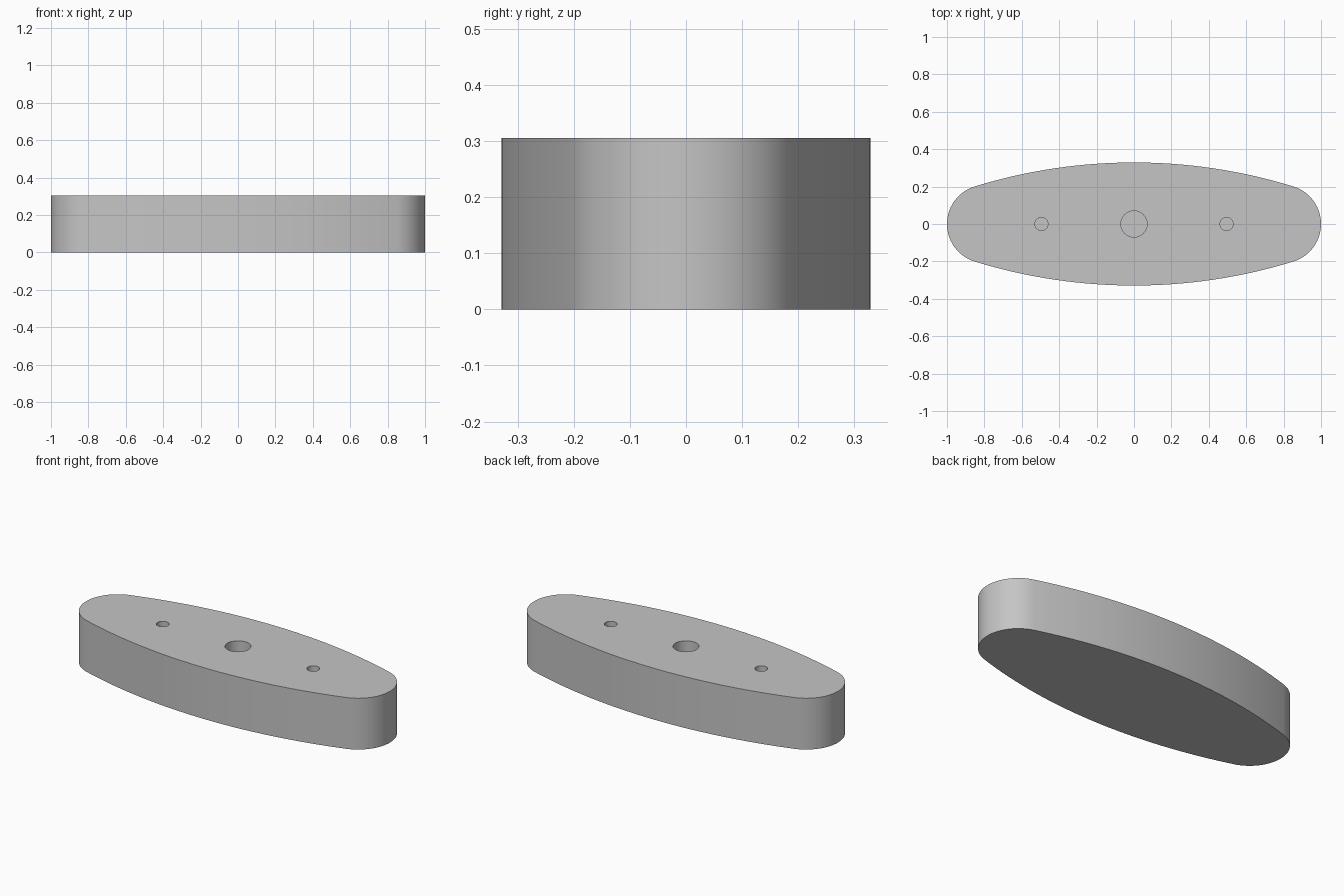
import bpy, bmesh
from math import sin, cos, pi, atan2, hypot

cube = bpy.data.objects.get("Cube")
if cube:
    bpy.data.objects.remove(cube, do_unlink=True)

HEIGHT = 0.305
HALF_WIDTH = 0.329
END_R = 0.21
SIDE_R = 2.89
END_X = 1 - END_R

grey = bpy.data.materials.new("plain grey")
grey.use_nodes = True
colour = (0.56, 0.56, 0.56, 1)
grey.diffuse_color = colour
grey.node_tree.nodes["Principled BSDF"].inputs["Base Color"].default_value = colour


def prism(name, outline, z0, z1):
    """Extrude a flat outline between two heights."""
    bm = bmesh.new()
    face = bm.faces.new([bm.verts.new((x, y, z0)) for x, y in outline])
    top = bmesh.ops.extrude_face_region(bm, geom=[face])["geom"]
    verts = [v for v in top if isinstance(v, bmesh.types.BMVert)]
    bmesh.ops.translate(bm, verts=verts, vec=(0, 0, z1 - z0))
    bmesh.ops.recalc_face_normals(bm, faces=bm.faces)
    mesh = bpy.data.meshes.new(name)
    bm.to_mesh(mesh)
    bm.free()
    mesh.materials.append(grey)
    obj = bpy.data.objects.new(name, mesh)
    bpy.context.collection.objects.link(obj)
    return obj


def arc(cx, cy, r, a0, a1, n):
    return [(cx + r * cos(a0 + (a1 - a0) * i / n),
             cy + r * sin(a0 + (a1 - a0) * i / n)) for i in range(n)]


# Outline: two long shallow arcs meeting two rounded ends tangentially
drop = SIDE_R - HALF_WIDTH
join = atan2(drop, END_X)
outline = (arc(END_X, 0, END_R, -join, join, 32)
           + arc(0, -drop, SIDE_R, join, pi - join, 32)
           + arc(-END_X, 0, END_R, pi - join, pi + join, 32)
           + arc(0, drop, SIDE_R, pi + join, 2 * pi - join, 32))
body = prism("body", outline, 0, HEIGHT)
bpy.context.view_layer.objects.active = body

# Blind holes: a wide one in the middle, a narrow one either side
for x, r, depth in ((0, 0.07, 0.2), (-0.495, 0.035, 0.2), (0.495, 0.035, 0.2)):
    cutter = prism("hole_cutter", arc(x, 0, r, 0, 2 * pi, 40),
                   HEIGHT - depth, HEIGHT + 0.1)
    cutter.hide_render = True
    mod = body.modifiers.new("hole", "BOOLEAN")
    mod.operation = "DIFFERENCE"
    mod.solver = "EXACT"
    mod.object = cutter
    bpy.ops.object.modifier_apply(modifier=mod.name)
    bpy.data.objects.remove(cutter, do_unlink=True)

# Smooth walls with crisp rims
bpy.ops.object.select_all(action="DESELECT")
body.select_set(True)
bpy.ops.object.shade_smooth_by_angle(angle=pi / 6)
